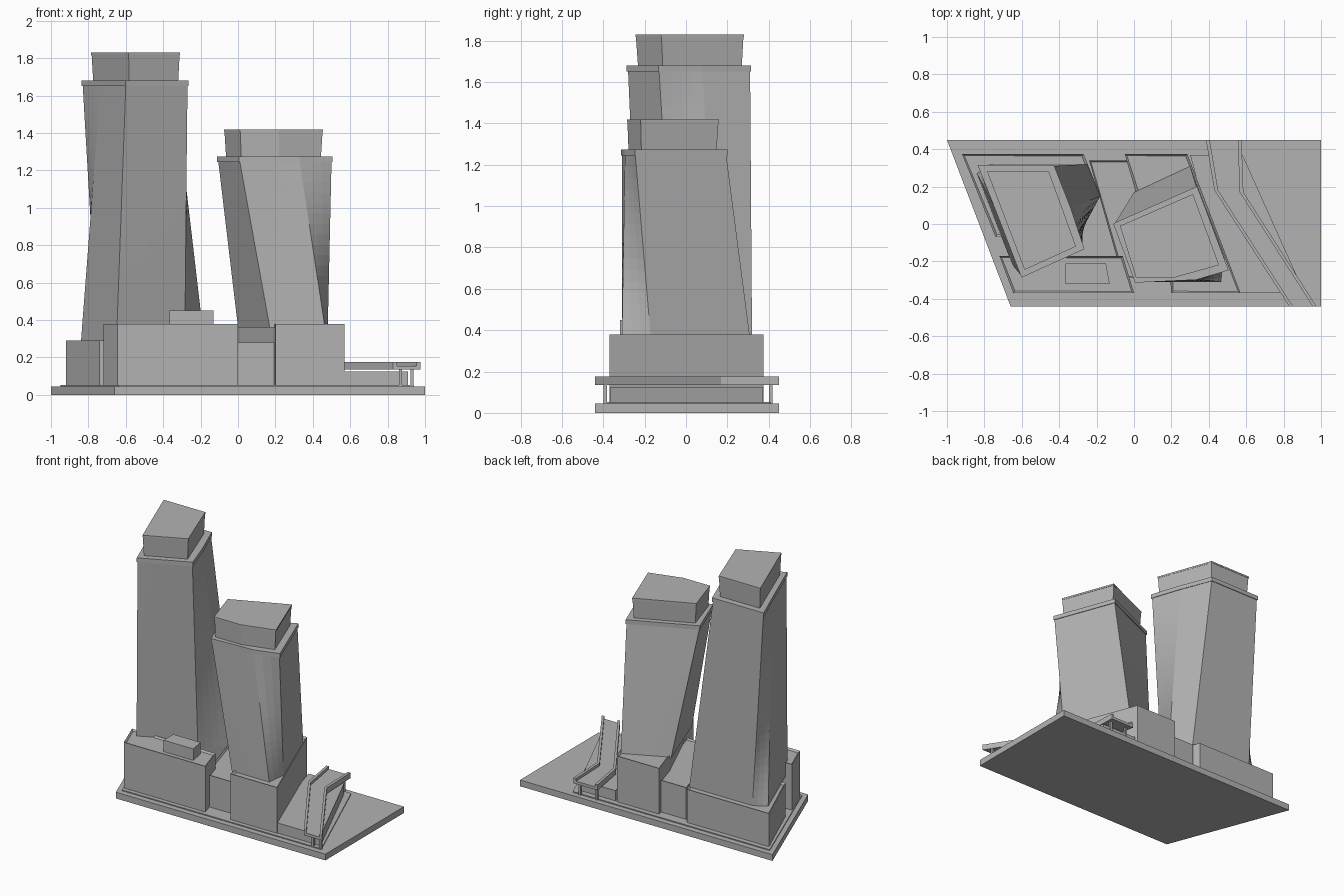
import bpy, bmesh
from mathutils import Vector

cube = bpy.data.objects.get("Cube")
if cube:
    bpy.data.objects.remove(cube, do_unlink=True)

grey = bpy.data.materials.new("concrete_grey")
grey.use_nodes = True
COLOUR = (0.45, 0.45, 0.45, 1)
grey.diffuse_color = COLOUR
grey.node_tree.nodes["Principled BSDF"].inputs["Base Color"].default_value = COLOUR


def scaled(poly, s):
    """Scale a plan outline about its middle."""
    cx = sum(p[0] for p in poly) / len(poly)
    cy = sum(p[1] for p in poly) / len(poly)
    return [(cx + (x - cx) * s, cy + (y - cy) * s) for x, y in poly]


def block(name, low, z0, z1, high=None, rows=0, bay=0.055, frame=0.01, depth=0.012, parapet=0):
    """Loft between two counter-clockwise outlines; rows > 0 adds recessed windows."""
    high = high or low
    bm = bmesh.new()
    bot = [Vector((x, y, z0)) for x, y in low]
    top = [Vector((x, y, z1)) for x, y in high]
    n = len(bot)
    panes = []
    for i in range(n):
        j = (i + 1) % n
        length = ((bot[j] - bot[i]).length + (top[j] - top[i]).length) / 2
        cols = max(1, round(length / bay)) if rows else 1
        levels = max(1, rows)
        grid = []
        for r in range(levels + 1):
            a = bot[i].lerp(top[i], r / levels)
            b = bot[j].lerp(top[j], r / levels)
            grid.append([bm.verts.new(a.lerp(b, c / cols)) for c in range(cols + 1)])
        for r in range(levels):
            for c in range(cols):
                panes.append(bm.faces.new((grid[r][c], grid[r][c + 1],
                                           grid[r + 1][c + 1], grid[r + 1][c])))
    cap = bm.faces.new([bm.verts.new(p) for p in top])
    bm.faces.new([bm.verts.new(p) for p in reversed(bot)])
    if rows:
        bmesh.ops.inset_individual(bm, faces=panes, thickness=frame, depth=-depth)
    if parapet:
        bmesh.ops.inset_individual(bm, faces=[cap], thickness=parapet, depth=-0.012)
    bmesh.ops.remove_doubles(bm, verts=bm.verts, dist=0.0001)
    mesh = bpy.data.meshes.new(name)
    bm.to_mesh(mesh)
    bm.free()
    mesh.materials.append(grey)
    obj = bpy.data.objects.new(name, mesh)
    bpy.context.scene.collection.objects.link(obj)
    return obj


def rect(x0, x1, y0, y1):
    return [(x0, y0), (x1, y0), (x1, y1), (x0, y1)]


# Ground slab and paving
block("ground_slab", [(-1, 0.45), (-0.66, -0.44), (1, -0.44), (1, 0.45)], 0, 0.045)
block("paving", [(-0.95, 0.41), (-0.64, -0.4), (0.94, -0.4), (0.61, 0.41)], 0.045, 0.052)

# Podium blocks
block("rear_left_podium",
      [(-0.92, 0.375), (-0.74, -0.07), (-0.29, -0.04), (-0.18, 0.15), (-0.27, 0.375)],
      0.05, 0.29, rows=4, bay=0.055, parapet=0.015)
block("front_left_podium",
      [(-0.72, -0.17), (-0.645, -0.37), (0, -0.37), (-0.06, -0.17)],
      0.05, 0.38, rows=4, bay=0.058, parapet=0.015)
block("right_podium",
      [(0.2, -0.37), (0.57, -0.37), (0.285, 0.375), (-0.05, 0.375), (0.01, 0.17), (0.19, -0.25)],
      0.05, 0.38, rows=6, bay=0.062, parapet=0.015)
block("link_building",
      [(-0.06, -0.29), (0.2, -0.29), (0.05, 0.34), (-0.24, 0.34)],
      0.05, 0.28, rows=2, bay=0.06, parapet=0.012)
block("rooftop_plant", [(-0.365, -0.32), (-0.13, -0.32), (-0.15, -0.21), (-0.365, -0.21)],
      0.36, 0.45)

# Twisting towers, each with a parapet band and a finned crown
TOWERS = {
    "left_tower": dict(
        low=[(-0.84, 0.27), (-0.65, -0.22), (-0.285, -0.045),
             (-0.18, 0.15), (-0.25, 0.32), (-0.75, 0.32)],
        high=[(-0.735, 0.07), (-0.6, -0.28), (-0.27, -0.13),
              (-0.34, 0.08), (-0.43, 0.31), (-0.83, 0.31)],
        crown=[(-0.785, 0.28), (-0.585, -0.245), (-0.31, -0.12), (-0.455, 0.28)],
        z=(0.28, 1.65, 1.83), rows=25),
    "right_tower": dict(
        low=[(0, 0.17), (0.17, -0.31), (0.465, -0.31), (0.48, -0.17), (0.3, 0.31)],
        high=[(-0.105, 0), (0.01, -0.31), (0.33, -0.295), (0.5, -0.245), (0.335, 0.195)],
        crown=[(-0.075, -0.01), (0.01, -0.285), (0.22, -0.285), (0.455, -0.22), (0.315, 0.16)],
        z=(0.36, 1.245, 1.42), rows=16),
}
for name, t in TOWERS.items():
    z0, z1, z2 = t["z"]
    block(name, t["low"], z0, z1, high=t["high"], rows=t["rows"], bay=0.052, frame=0.009)
    block(name + "_parapet", scaled(t["high"], 1.02), z1, z1 + 0.03, parapet=0.02)
    block(name + "_crown", scaled(t["crown"], 0.95), z1, z2 - 0.012,
          high=scaled(t["crown"], 0.99), rows=1, bay=0.028, frame=0.005, depth=0.014)
    block(name + "_roof", t["crown"], z2 - 0.012, z2)

# Low pavilion beside the right podium
block("pavilion", [(0.5, -0.365), (0.91, -0.365), (0.58, 0.37), (0.3, 0.37)],
      0.05, 0.125, rows=1, bay=0.06, frame=0.012)

# Bent canopy with raised rims on slim columns
inner = [(0.83, -0.44), (0.43, 0.18), (0.385, 0.45)]
outer = [(0.975, -0.44), (0.585, 0.17), (0.575, 0.45)]
block("canopy", inner + outer[::-1], 0.135, 0.155).data.flip_normals()
for name, line, side in (("inner_rim", inner, 0.02), ("outer_rim", outer, -0.02)):
    edge = [(x + side, y) for x, y in line]
    left, right = (line, edge) if side > 0 else (edge, line)
    block("canopy_" + name, right + left[::-1], 0.135, 0.175)
for k, (x, y) in enumerate([(0.87, -0.39), (0.93, -0.39), (0.42, 0.41), (0.55, 0.41)]):
    block(f"canopy_column_{k + 1}", rect(x - 0.008, x + 0.008, y - 0.008, y + 0.008), 0.045, 0.14)
